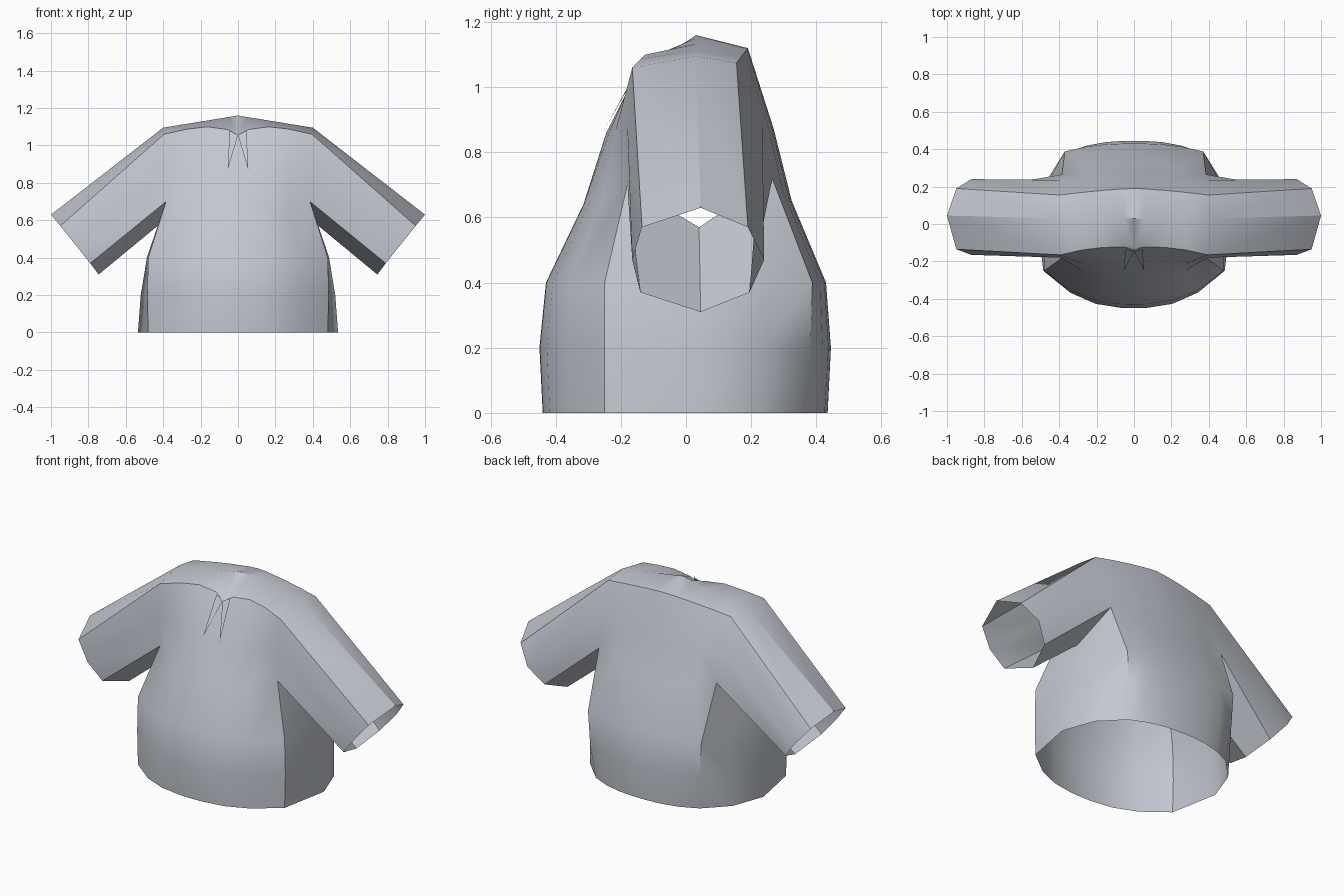
import bpy, bmesh
from math import radians
from mathutils import Vector

if "Cube" in bpy.data.objects:
    bpy.data.objects.remove(bpy.data.objects["Cube"])

# One plain cloth colour
cloth = bpy.data.materials.new("pale_grey_cloth")
cloth.use_nodes = True
COLOUR = (0.55, 0.58, 0.64, 1)
cloth.diffuse_color = COLOUR
cloth.node_tree.nodes["Principled BSDF"].inputs["Base Color"].default_value = COLOUR


def skin(bm, rows, closed=False):
    """Join neighbouring rows of points with faces."""
    for a, b in zip(rows, rows[1:]):
        n = len(a)
        for i in range(n if closed else n - 1):
            j = (i + 1) % n
            pts = []
            for p in (a[i], a[j], b[j], b[i]):
                if Vector(p) not in pts:
                    pts.append(Vector(p))
            bm.faces.new([bm.verts.new(p) for p in pts])


def finish(bm, name):
    """Weld, mirror to the other side and shade."""
    bmesh.ops.remove_doubles(bm, verts=bm.verts, dist=0.0005)
    bmesh.ops.recalc_face_normals(bm, faces=bm.faces)
    # the faces that look along +x belong on the outside of the left half
    if sum(f.normal.x * f.calc_area() * (f.calc_center_median().x - 0.2) for f in bm.faces) < 0:
        bmesh.ops.reverse_faces(bm, faces=bm.faces)
    mesh = bpy.data.meshes.new(name)
    bm.to_mesh(mesh)
    bm.free()
    mesh.materials.append(cloth)
    obj = bpy.data.objects.new(name, mesh)
    bpy.context.collection.objects.link(obj)
    mod = obj.modifiers.new("mirror", 'MIRROR')
    mod.use_clip = True
    bpy.ops.object.select_all(action='DESELECT')
    obj.select_set(True)
    bpy.context.view_layer.objects.active = obj
    bpy.ops.object.modifier_apply(modifier="mirror")
    bpy.ops.object.shade_smooth_by_angle(angle=radians(32))
    return obj


# Sleeve openings, running from the top over the back and under to the front
root = [(.40, .03, 1.095), (.40, .155, 1.075), (.395, .235, .88), (.385, .265, .72),
        (.43, .04, .57), (.385, -.18, .70), (.39, -.18, .88), (.395, -.165, 1.06)]
cuff = [(1.0, .045, .63), (.95, .19, .57), (.87, .24, .47), (.79, .195, .37),
        (.745, .045, .31), (.79, -.14, .37), (.87, -.165, .47), (.95, -.135, .57)]

# Side seams below the armpit: front corner, side, rear side, back corner
side = [[(.48, -.25, 0), (.535, .04, 0), (.466, .23, 0), (.34, .357, 0)],
        [(.485, -.25, .2), (.52, .04, .2), (.462, .24, .2), (.36, .382, .2)],
        [(.48, -.25, .4), (.487, .04, .4), (.45, .24, .4), (.37, .388, .4)],
        [root[5], root[4], root[4], root[3]]]

# Cross strips over the body: centre depth, centre height, seam point, bulge
strips = [(-.44, 0, side[0][0], 2.5), (-.45, .2, side[1][0], 2.5),
          (-.43, .4, side[2][0], 2.5), (-.315, .64, root[5], 2.2),
          (-.245, .86, root[6], 2.2), (-.12, 1.105, root[7], 2.5),
          (.03, 1.16, root[0], 1), (.19, 1.12, root[1], 1.4),
          (.27, .87, root[2], 2.2), (.325, .65, root[3], 2.2),
          (.43, .4, side[2][3], 2.5), (.445, .2, side[1][3], 2.5),
          (.435, 0, side[0][3], 2.5)]
body = []
for depth, height, seam, bulge in strips:
    row = []
    for t in (0, .14, .42, .7, 1):
        k = t ** bulge
        row.append((seam[0] * t, depth + (seam[1] - depth) * k,
                    height + (seam[2] - height) * k))
    body.append(row)
# Small notch at the front of the neck
body[5][0] = (0, -.135, 1.05)
body[5][1] = (.055, -.122, 1.085)

bm = bmesh.new()
skin(bm, body)
skin(bm, side)
skin(bm, [root, cuff], closed=True)
finish(bm, "shirt")

# Pointed collar tips lying on the chest
bm = bmesh.new()
bm.faces.new([bm.verts.new(p) for p in
              ((0, -.145, 1.055), (.055, -.25, .87), (.045, -.135, 1.08))])
bm.normal_update()
if bm.faces[:] and bm.faces[:][0].normal.y > 0:
    bmesh.ops.reverse_faces(bm, faces=bm.faces)
finish(bm, "collar_tips")
